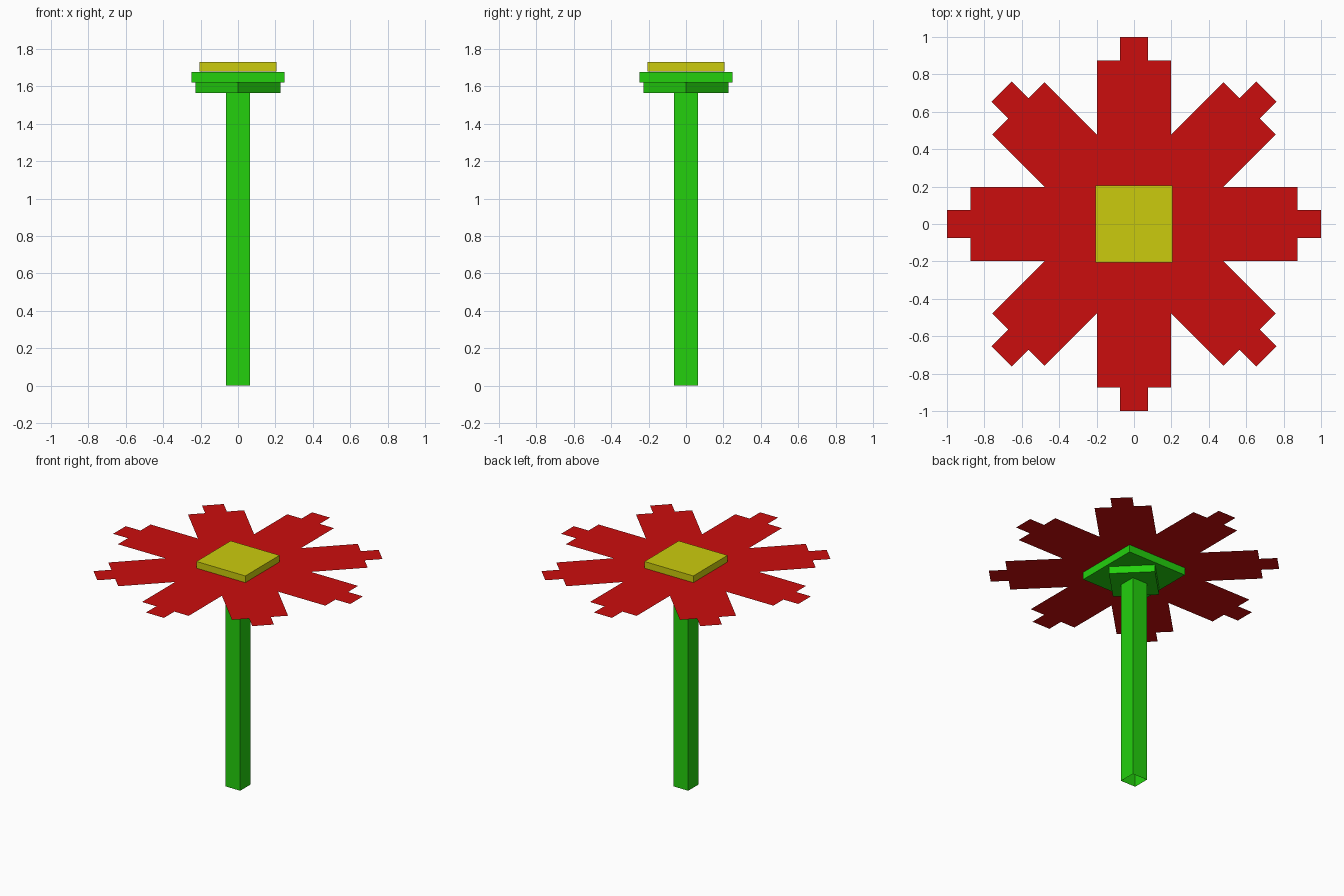
import bpy
import bmesh
from math import radians, pi
from mathutils import Matrix, Vector

if "Cube" in bpy.data.objects:
    bpy.data.objects.remove(bpy.data.objects["Cube"])


def material(name, rgb):
    mat = bpy.data.materials.new(name)
    mat.use_nodes = True
    color = (*rgb, 1)
    mat.diffuse_color = color
    mat.node_tree.nodes["Principled BSDF"].inputs["Base Color"].default_value = color
    return mat


def finish(bm, name, mat):
    mesh = bpy.data.meshes.new(name)
    bm.to_mesh(mesh)
    bm.free()
    mesh.materials.append(mat)
    bpy.context.collection.objects.link(bpy.data.objects.new(name, mesh))


def block(name, mat, half, bottom, top, turn=0, open_bottom=False):
    """Square block centred on the stem axis."""
    bm = bmesh.new()
    place = (Matrix.Translation((0, 0, (bottom + top) / 2))
             @ Matrix.Rotation(radians(turn), 4, 'Z')
             @ Matrix.Diagonal((2 * half, 2 * half, top - bottom, 1)))
    bmesh.ops.create_cube(bm, size=1, matrix=place)
    if open_bottom:
        under = [f for f in bm.faces if f.normal.z < -0.9]
        bmesh.ops.delete(bm, geom=under, context='FACES_ONLY')
    finish(bm, name, mat)


green = material("leaf green", (0.017, 0.63, 0.004))
red = material("petal red", (0.60, 0.004, 0.004))
yellow = material("centre yellow", (0.60, 0.60, 0.004))

# Stem, a hollow square tube open at the ground
block("stem", green, 0.063, 0, 1.565, open_bottom=True)

# Calyx: a small block turned on its corner below a wider plate
block("lower_calyx", green, 0.16, 1.565, 1.62, turn=45)
block("upper_calyx", green, 0.249, 1.62, 1.677)

# Petals: one flat sheet with eight stepped petals
WIDE, TIP, SHOULDER, END = 0.197, 0.076, 0.875, 1.0
notch = WIDE * (1 + 2 ** 0.5)
petal = [(notch, -WIDE), (SHOULDER, -WIDE), (SHOULDER, -TIP), (END, -TIP),
         (END, TIP), (SHOULDER, TIP), (SHOULDER, WIDE)]
bm = bmesh.new()
outline = []
for k in range(8):
    spin = Matrix.Rotation(k * pi / 4, 3, 'Z')
    outline += [bm.verts.new(spin @ Vector((x, y, 1.679))) for x, y in petal]
bm.faces.new(outline)
finish(bm, "petals", red)

# Flower centre
block("flower_centre", yellow, 0.206, 1.679, 1.73)
